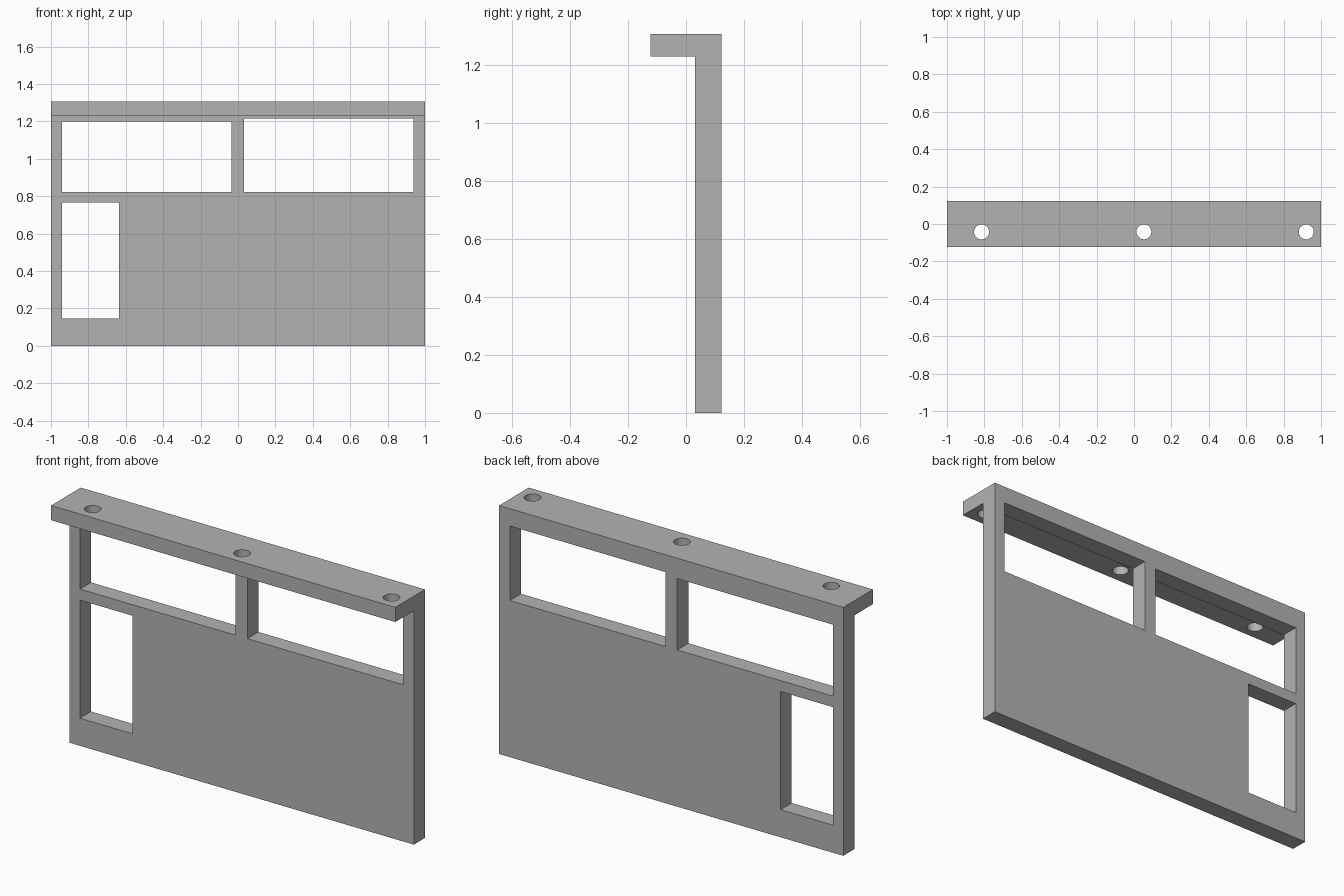
import bpy
import bmesh
from mathutils import Vector

cube = bpy.data.objects.get("Cube")
if cube:
    bpy.data.objects.remove(cube, do_unlink=True)

grey = bpy.data.materials.new("plain grey")
grey.use_nodes = True
grey.diffuse_color = (0.45, 0.45, 0.45, 1)
grey.node_tree.nodes["Principled BSDF"].inputs["Base Color"].default_value = grey.diffuse_color


def add_object(name, bm):
    bmesh.ops.recalc_face_normals(bm, faces=bm.faces)
    mesh = bpy.data.meshes.new(name)
    bm.to_mesh(mesh)
    bm.free()
    mesh.materials.append(grey)
    obj = bpy.data.objects.new(name, mesh)
    bpy.context.collection.objects.link(obj)
    return obj


# Upright panel and overhanging ledge, one L-shaped profile extruded along x
BACK, FACE, LIP = 0.123, 0.031, -0.123
TOP, LEDGE = 1.305, 1.228
profile = [(BACK, 0), (BACK, TOP), (LIP, TOP), (LIP, LEDGE), (FACE, LEDGE), (FACE, 0)]
bm = bmesh.new()
side = bm.faces.new([bm.verts.new((-1, y, z)) for y, z in profile])
end = bmesh.ops.extrude_face_region(bm, geom=[side])["geom"]
bmesh.ops.translate(bm, vec=(2, 0, 0),
                    verts=[v for v in end if isinstance(v, bmesh.types.BMVert)])
panel = add_object("panel_with_ledge", bm)

# Cutters for the window openings and the ledge holes
cutters = []
openings = {
    "upper_right_opening": (-0.94, -0.035, 0.823, 1.198),
    "upper_left_opening": (0.033, 0.937, 0.823, 1.214),
    "lower_opening": (-0.94, -0.636, 0.145, 0.765),
}
for name, (x0, x1, z0, z1) in openings.items():
    bm = bmesh.new()
    bmesh.ops.create_cube(bm, size=1)
    bmesh.ops.scale(bm, vec=(x1 - x0, 0.6, z1 - z0), verts=bm.verts)
    bmesh.ops.translate(bm, vec=Vector(((x0 + x1) / 2, 0, (z0 + z1) / 2)), verts=bm.verts)
    cutters.append(add_object(name, bm))

for i, x in enumerate((-0.815, 0.053, 0.921)):
    bm = bmesh.new()
    bmesh.ops.create_cone(bm, cap_ends=True, segments=48, radius1=0.04, radius2=0.04, depth=0.3)
    bmesh.ops.translate(bm, vec=(x, -0.042, TOP), verts=bm.verts)
    cutters.append(add_object(f"ledge_hole_{i + 1}", bm))

for cutter in cutters:
    cut = panel.modifiers.new(cutter.name, "BOOLEAN")
    cut.operation = "DIFFERENCE"
    cut.solver = "EXACT"
    cut.object = cutter

# Apply the cuts and drop the cutters
bpy.context.view_layer.update()
result = bpy.data.meshes.new_from_object(
    panel.evaluated_get(bpy.context.evaluated_depsgraph_get()))
panel.modifiers.clear()
panel.data = result
for cutter in cutters:
    bpy.data.objects.remove(cutter, do_unlink=True)

# Smooth hole walls, sharp edges elsewhere
bpy.ops.object.select_all(action="DESELECT")
panel.select_set(True)
bpy.context.view_layer.objects.active = panel
bpy.ops.object.shade_smooth_by_angle()
